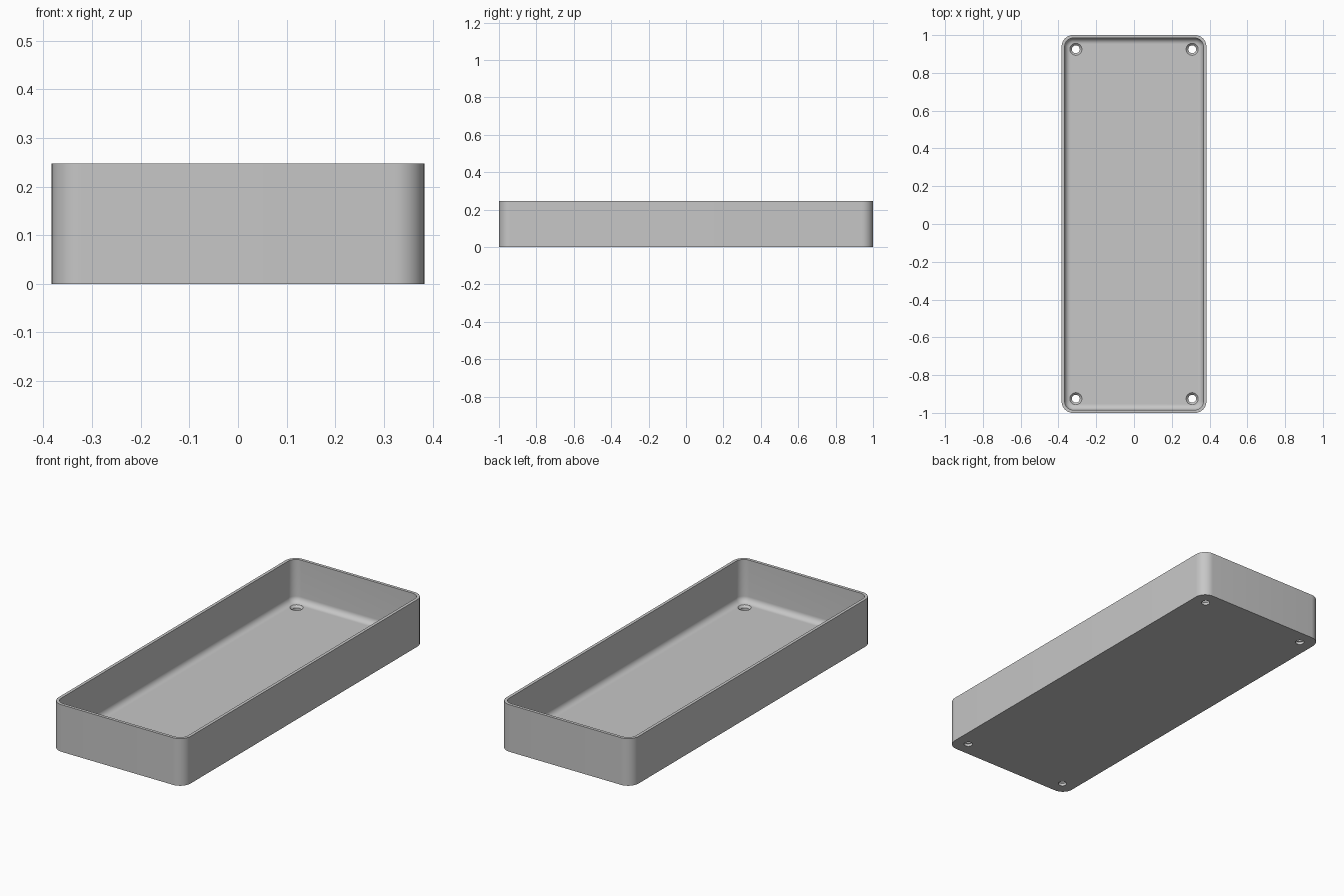
import bpy
import bmesh
from math import cos, sin, pi, radians

cube = bpy.data.objects.get("Cube")
if cube:
    bpy.data.objects.remove(cube, do_unlink=True)

HALF_X, HALF_Y, HEIGHT = 0.383, 1.0, 0.247
CORNER, WALL, FLOOR, FILLET = 0.06, 0.016, 0.025, 0.03
HOLE_X, HOLE_Y, HOLE_R, SINK_R = 0.308, 0.925, 0.021, 0.032
STEPS = 10

grey = bpy.data.materials.new("grey plastic")
grey.use_nodes = True
colour = (0.57, 0.57, 0.57, 1)
grey.diffuse_color = colour
grey.node_tree.nodes["Principled BSDF"].inputs["Base Color"].default_value = colour


def rounded_ring(bm, inset, z):
    """Rounded rectangle of vertices, moved inward by inset."""
    r = CORNER - inset
    ring = []
    for k, (sx, sy) in enumerate([(1, 1), (-1, 1), (-1, -1), (1, -1)]):
        for i in range(STEPS + 1):
            a = (k + i / STEPS) * pi / 2
            x = sx * (HALF_X - CORNER) + r * cos(a)
            y = sy * (HALF_Y - CORNER) + r * sin(a)
            ring.append(bm.verts.new((x, y, z)))
    return ring


def round_ring(bm, x, y, r, z):
    return [bm.verts.new((x + r * cos(t * pi / 16), y + r * sin(t * pi / 16), z))
            for t in range(32)]


def skin(bm, rings):
    """Join successive rings with quads and cap both ends."""
    for a, b in zip(rings, rings[1:]):
        n = len(a)
        for i in range(n):
            j = (i + 1) % n
            bm.faces.new((a[i], a[j], b[j], b[i]))
    bm.faces.new(rings[0])
    bm.faces.new(rings[-1])


def finish(bm, name):
    bmesh.ops.recalc_face_normals(bm, faces=bm.faces)
    mesh = bpy.data.meshes.new(name)
    bm.to_mesh(mesh)
    bm.free()
    mesh.materials.append(grey)
    obj = bpy.data.objects.new(name, mesh)
    bpy.context.collection.objects.link(obj)
    return obj


# Open tray: outer wall, rim, inner wall, floor fillet
profile = [(0, 0), (0, HEIGHT), (WALL, HEIGHT)]
for i in range(STEPS + 1):
    a = i / STEPS * pi / 2
    profile.append((WALL + FILLET * (1 - cos(a)), FLOOR + FILLET * (1 - sin(a))))
bm = bmesh.new()
skin(bm, [rounded_ring(bm, inset, z) for inset, z in profile])
tray = finish(bm, "tray")

# Countersunk screw holes in the four corners
bm = bmesh.new()
for sx in (-1, 1):
    for sy in (-1, 1):
        levels = [(HOLE_R, -0.02), (HOLE_R, FLOOR + HOLE_R - SINK_R),
                  (SINK_R, FLOOR), (SINK_R, FLOOR + 0.03)]
        skin(bm, [round_ring(bm, sx * HOLE_X, sy * HOLE_Y, r, z) for r, z in levels])
cutter = finish(bm, "screw_hole_cutter")
cutter.hide_render = True

cut = tray.modifiers.new("screw holes", "BOOLEAN")
cut.operation = "DIFFERENCE"
cut.solver = "EXACT"
cut.object = cutter

# Bake the holes, drop the cutter and smooth the rounded surfaces
bpy.ops.object.select_all(action="DESELECT")
tray.select_set(True)
bpy.context.view_layer.objects.active = tray
bpy.ops.object.modifier_apply(modifier=cut.name)
bpy.data.objects.remove(cutter, do_unlink=True)
bpy.ops.object.shade_smooth_by_angle(angle=radians(30))
